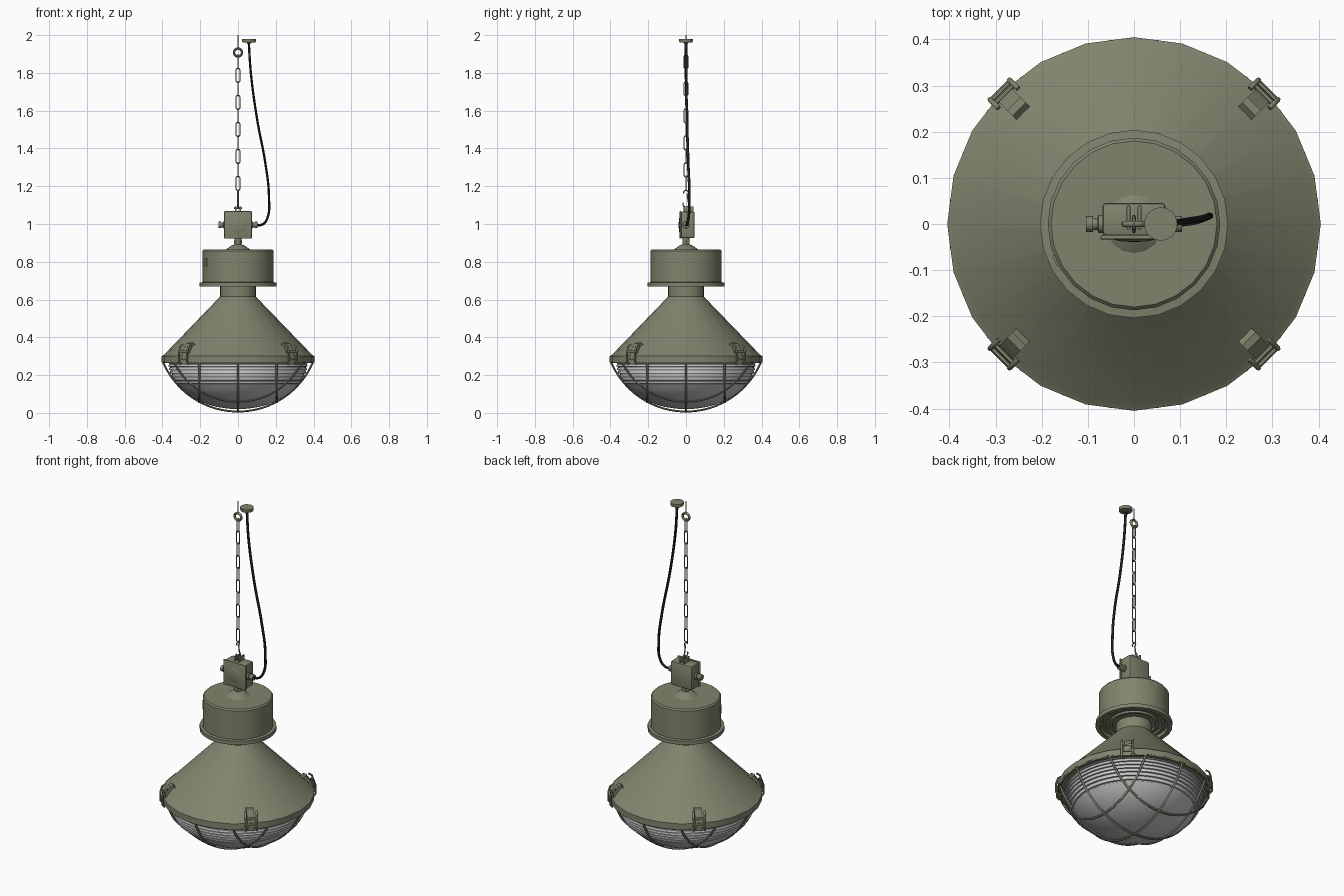
import bpy, bmesh, math
from mathutils import Vector, Matrix

if "Cube" in bpy.data.objects:
    bpy.data.objects.remove(bpy.data.objects["Cube"])


def material(name, rgb):
    m = bpy.data.materials.new(name)
    m.diffuse_color = (*rgb, 1)
    m.use_nodes = True
    m.node_tree.nodes["Principled BSDF"].inputs["Base Color"].default_value = m.diffuse_color
    return m


OLIVE = material("olive paint", (0.222, 0.231, 0.155))
GLASS = material("pale grey glass", (0.58, 0.58, 0.59))
BLACK = material("black rubber", (0.015, 0.015, 0.015))


def finish(obj, mat, angle=35):
    obj.data.materials.clear()
    obj.data.materials.append(mat)
    bpy.ops.object.select_all(action='DESELECT')
    obj.select_set(True)
    bpy.context.view_layer.objects.active = obj
    bpy.ops.object.shade_smooth_by_angle(angle=math.radians(angle))
    return obj


def from_bmesh(name, bm, mat, matrix=Matrix()):
    bmesh.ops.remove_doubles(bm, verts=bm.verts, dist=1e-5)
    bmesh.ops.recalc_face_normals(bm, faces=bm.faces)
    bm.transform(matrix)
    me = bpy.data.meshes.new(name)
    bm.to_mesh(me)
    bm.free()
    obj = bpy.data.objects.new(name, me)
    bpy.context.collection.objects.link(obj)
    return finish(obj, mat)


def lathe(name, profile, mat=OLIVE, segs=24, matrix=Matrix()):
    """Turn an (r, z) profile around the z axis."""
    bm = bmesh.new()
    vs = [bm.verts.new((r, 0, z)) for r, z in profile]
    es = [bm.edges.new(p) for p in zip(vs, vs[1:])]
    bmesh.ops.spin(bm, geom=vs + es, cent=(0, 0, 0), axis=(0, 0, 1),
                   angle=math.tau, steps=segs, use_duplicate=False)
    return from_bmesh(name, bm, mat, matrix)


def box(name, lo, hi, bevel=0.0, mat=OLIVE, matrix=Matrix()):
    bm = bmesh.new()
    bmesh.ops.create_cube(bm, size=1)
    for v in bm.verts:
        v.co = Vector([l + (c + 0.5) * (h - l) for l, h, c in zip(lo, hi, v.co)])
    if bevel:
        bmesh.ops.bevel(bm, geom=bm.edges[:], offset=bevel, segments=2,
                        profile=0.5, affect='EDGES')
    return from_bmesh(name, bm, mat, matrix)


def tube(name, paths, radius, mat=OLIVE, cyclic=False, smooth=False, matrix=Matrix()):
    """Round wire along one or more point paths."""
    cu = bpy.data.curves.new(name, 'CURVE')
    cu.dimensions = '3D'
    cu.bevel_depth, cu.bevel_resolution = radius, 1
    cu.use_fill_caps = True
    cu.resolution_u = 6
    for pts in paths:
        if smooth:
            sp = cu.splines.new('BEZIER')
            sp.bezier_points.add(len(pts) - 1)
            for bp, p in zip(sp.bezier_points, pts):
                bp.co = matrix @ Vector(p)
                bp.handle_left_type = bp.handle_right_type = 'AUTO'
        else:
            sp = cu.splines.new('POLY')
            sp.points.add(len(pts) - 1)
            for q, p in zip(sp.points, pts):
                q.co = (*(matrix @ Vector(p)), 1)
        sp.use_cyclic_u = cyclic
    obj = bpy.data.objects.new(name, cu)
    bpy.context.collection.objects.link(obj)
    bpy.ops.object.select_all(action='DESELECT')
    obj.select_set(True)
    bpy.context.view_layer.objects.active = obj
    bpy.ops.object.convert(target='MESH')
    return finish(bpy.context.object, mat, 60)


# Conical reflector shade with rim
lathe("reflector_shade", [(0.36, 0.29), (0.36, 0.268), (0.405, 0.268), (0.405, 0.3),
                          (0.392, 0.308), (0.095, 0.615), (0.095, 0.675)])

# Ballast housing with lipped flange and grooved underside
lathe("ballast_housing", [
    (0, 0.69), (0.095, 0.69), (0.115, 0.69), (0.115, 0.678), (0.13, 0.678),
    (0.13, 0.69), (0.15, 0.69), (0.15, 0.678), (0.165, 0.678), (0.165, 0.69),
    (0.18, 0.69), (0.18, 0.668), (0.204, 0.668), (0.204, 0.69), (0.187, 0.692),
    (0.187, 0.858), (0.18, 0.866), (0, 0.866)])
box("housing_tab", (0.182, -0.012, 0.775), (0.19, 0.012, 0.82),
    matrix=Matrix.Rotation(math.radians(205), 4, 'Z'))

# Mounting cap and stem
lathe("stem_cap", [(0.066, 0.864), (0.032, 0.888), (0.018, 0.892),
                   (0.018, 0.93), (0, 0.93)], segs=16)
lathe("stem_nut", [(0, 0.898), (0.022, 0.898), (0.022, 0.912), (0, 0.912)], segs=6)

# Junction box, cover, domed boss and top lug
box("junction_box", (-0.068, -0.026, 0.925), (0.068, 0.046, 1.065), 0.008)
box("box_cover", (-0.073, -0.034, 0.922), (0.073, -0.024, 1.068), 0.004)
lathe("cover_boss", [(0.045, -0.001), (0.04, 0.001), (0.025, 0.004), (0, 0.005)],
      matrix=Matrix.Translation((0, -0.034, 0.995)) @ Matrix.Rotation(math.pi / 2, 4, 'X'))
for s in (-1, 1):
    # Cable glands
    lathe("cable_gland", [(0, 0), (0.02, 0), (0.02, 0.01), (0.013, 0.012), (0.013, 0.022),
                          (0.017, 0.022), (0.017, 0.037), (0, 0.037)], segs=12,
          matrix=Matrix.Translation((s * 0.067, 0, 0.995)) @ Matrix.Rotation(s * math.pi / 2, 4, 'Y'))
    box("top_lug", (s * 0.012 - 0.004, -0.012, 1.06), (s * 0.012 + 0.004, 0.04, 1.092), 0.002)
lathe("lug_pin", [(0, -0.02), (0.006, -0.02), (0.006, 0.02), (0, 0.02)], segs=10,
      matrix=Matrix.Translation((0, 0, 1.085)) @ Matrix.Rotation(math.pi / 2, 4, 'Y'))


# Hook between box and chain
def arc(cy, cz, r, a0, a1, n=10):
    return [(0, cy + r * math.cos(math.radians(a0 + (a1 - a0) * i / n)),
             cz + r * math.sin(math.radians(a0 + (a1 - a0) * i / n))) for i in range(n + 1)]


tube("chain_hook", [arc(0, 1.105, 0.016, 150, 400) + arc(0, 1.165, 0.013, -60, 200)], 0.004)

# Chain of alternating links
FIRST, PITCH, COUNT = 1.215, 0.0715, 10
for i in range(COUNT):
    pts = []
    for k in range(16):
        a = math.tau * (k + 0.5) / 16
        pts.append((0.01 * math.cos(a), 0, 0.01 * math.sin(a) + math.copysign(0.028, math.sin(a))))
    tube("chain_link", [pts], 0.0032, cyclic=True,
         matrix=Matrix.Translation((0, 0, FIRST + PITCH * i)) @ Matrix.Rotation(math.pi / 2 * (i % 2), 4, 'Z'))

# Ceiling screw eye
tube("screw_eye", [[(0.021 * math.cos(math.tau * k / 20), 0, 1.908 + 0.021 * math.sin(math.tau * k / 20))
                    for k in range(20)]], 0.007, cyclic=True)
tube("screw_shank", [[(0, 0, 1.93), (0, 0, 2.0)]], 0.0035)

# Ceiling rose and power cable
lathe("ceiling_rose", [(0, 1.955), (0.012, 1.957), (0.014, 1.962), (0.034, 1.962),
                       (0.036, 1.966), (0.036, 1.98), (0, 1.98)],
      matrix=Matrix.Translation((0.058, 0, 0)))
tube("power_cable", [[(0.057, 0, 1.962), (0.068, 0, 1.8), (0.102, 0.005, 1.55), (0.145, 0.012, 1.32),
                      (0.164, 0.018, 1.14), (0.155, 0.013, 1.03), (0.13, 0.005, 0.998),
                      (0.09, 0, 0.995)]], 0.007, BLACK, smooth=True)

# Glass bowl: stepped ribs above, smooth dome below
profile = []
RIBS = 7
for i in range(RIBS):
    for z, out in ((0.275 - 0.018 * i, 0.001), (0.275 - 0.018 * i - 0.012, 0.006),
                   (0.275 - 0.018 * i - 0.013, -0.002), (0.275 - 0.018 * i - 0.017, -0.002)):
        s = max(0, (0.27 - z) / 0.25)
        profile.append((0.365 * math.sqrt(1 - s * s) + out, z))
a0 = math.asin((0.27 - 0.149) / 0.25)
for i in range(11):
    a = a0 + (math.pi / 2 - a0) * i / 10
    profile.append((0.365 * math.cos(a) if i < 10 else 0, 0.27 - 0.25 * math.sin(a)))
lathe("glass_bowl", profile, GLASS, segs=48)

# Wire guard: parallel wires in both directions on a spherical cap
R, CZ, RIM = 0.432, 0.439, 0.396
for swap in (False, True):
    for off in (-0.205, 0, 0.205):
        half = math.sqrt(RIM ** 2 - off ** 2)
        rr = math.sqrt(R * R - off * off)
        amax = math.asin(half / rr)
        pts = []
        for k in range(25):
            a = amax * (k / 12 - 1)
            u, z = rr * math.sin(a), CZ - rr * math.cos(a)
            pts.append((off, u, z) if swap else (u, off, z))
        tube("guard_wire", [pts], 0.006)
tube("guard_ring", [[(RIM * math.cos(math.tau * k / 48), RIM * math.sin(math.tau * k / 48), 0.268)
                     for k in range(48)]], 0.006, cyclic=True)

# Four toggle latches on the rim
LEVER = [(0.34, 0.36), (0.352, 0.372), (0.368, 0.368), (0.384, 0.345), (0.398, 0.322), (0.402, 0.3)]
for q in range(4):
    m = Matrix.Rotation(math.radians(45 + 90 * q), 4, 'Z')
    # curled lever
    bm = bmesh.new()
    outline = LEVER + [(0.392, 0.3), (0.376, 0.33), (0.362, 0.352), (0.352, 0.358)]
    face = bm.faces.new([bm.verts.new((r, -0.02, z)) for r, z in outline])
    ext = bmesh.ops.extrude_face_region(bm, geom=[face], use_keep_orig=True)
    bmesh.ops.translate(bm, vec=(0, 0.04, 0),
                        verts=[g for g in ext['geom'] if isinstance(g, bmesh.types.BMVert)])
    from_bmesh("latch_lever", bm, OLIVE, m)
    # side wires, hinge pin and foot
    tube("latch_wire", [[(0.385, s * 0.03, 0.362), (0.402, s * 0.03, 0.352), (0.412, s * 0.03, 0.32),
                         (0.412, s * 0.03, 0.27), (0.4, s * 0.03, 0.256)] for s in (-1, 1)],
         0.0055, matrix=m)
    tube("latch_pin", [[(0.398, -0.034, 0.325), (0.398, 0.034, 0.325)],
                       [(0.408, -0.03, 0.285), (0.408, 0.03, 0.285)]], 0.006, matrix=m)
    box("latch_foot", (0.385, -0.02, 0.256), (0.406, 0.02, 0.268), 0.002, matrix=m)
